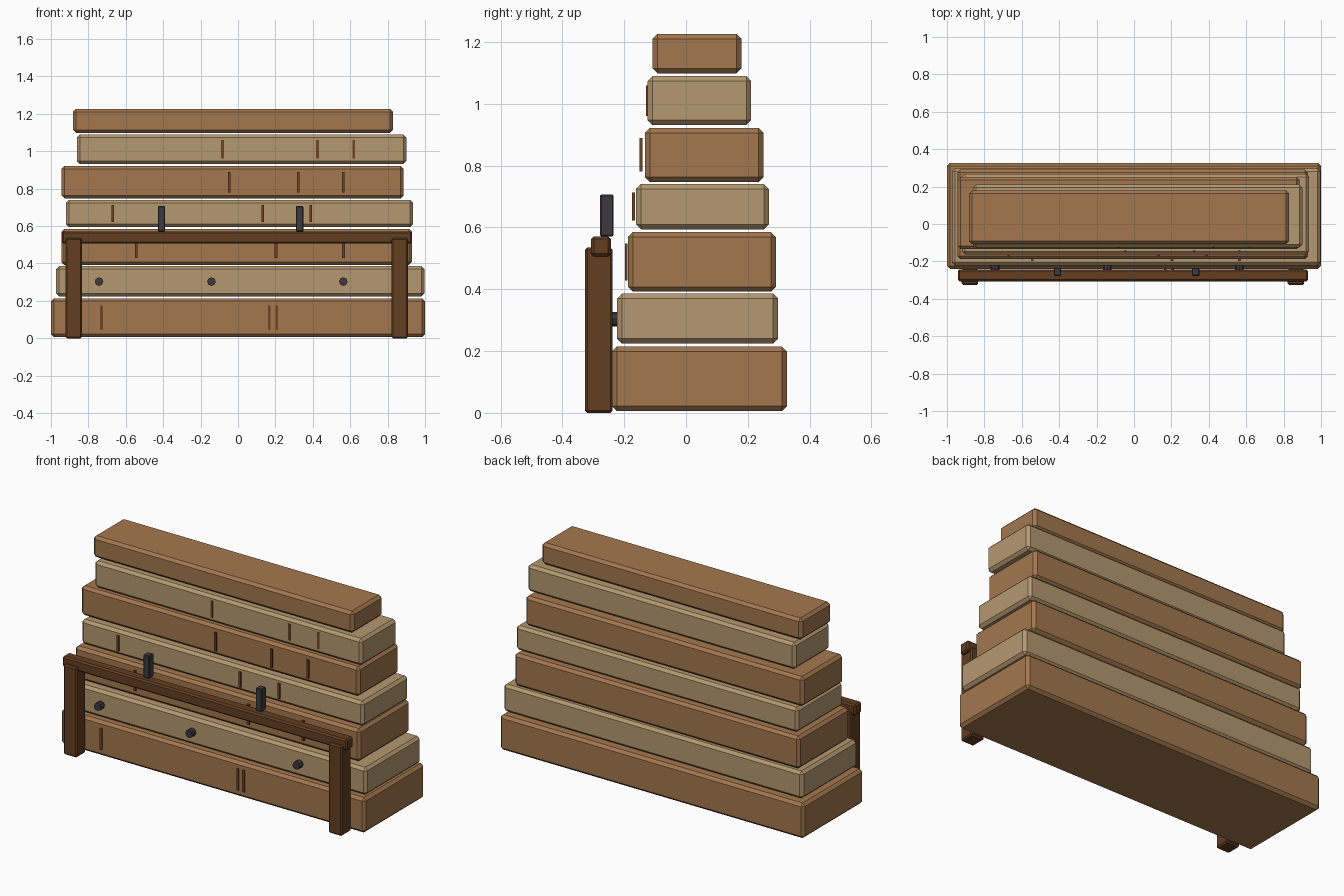
import bpy, bmesh, math
from mathutils import Matrix

if "Cube" in bpy.data.objects:
    bpy.data.objects.remove(bpy.data.objects["Cube"])


def material(name, rgb):
    def lin(c):
        c /= 255
        return c / 12.92 if c <= 0.04045 else ((c + 0.055) / 1.055) ** 2.4
    m = bpy.data.materials.new(name)
    m.diffuse_color = (*[lin(c) for c in rgb], 1)
    m.use_nodes = True
    m.node_tree.nodes["Principled BSDF"].inputs["Base Color"].default_value = m.diffuse_color
    return m


BROWN = material("warm brown wood", (163, 119, 78))
TAN = material("pale tan wood", (181, 152, 112))
FRAME = material("dark brown wood", (99, 62, 33))
CRACK = material("crack brown", (112, 68, 35))
IRON = material("dark iron", (60, 58, 63))


def finish(name, bm, mat):
    me = bpy.data.meshes.new(name)
    bm.to_mesh(me)
    bm.free()
    me.materials.append(mat)
    ob = bpy.data.objects.new(name, me)
    bpy.context.collection.objects.link(ob)
    return ob


def box(name, x, y, z, mat, bevel=0.0):
    """Chamfered box from (min, max) ranges."""
    bm = bmesh.new()
    bmesh.ops.create_cube(bm, size=1)
    for v in bm.verts:
        v.co = [r[0] if c < 0 else r[1] for c, r in zip(v.co, (x, y, z))]
    if bevel:
        bmesh.ops.bevel(bm, geom=bm.edges[:], offset=bevel, segments=1,
                        profile=0.5, affect='EDGES')
    return finish(name, bm, mat)


# Stacked planks: x range, y range, z range, crack x positions, crack front y
planks = [
    ((-1.0, 1.0), (-0.24, 0.327), (0.006, 0.214), (-0.73, 0.168, 0.207), -0.246),
    ((-0.972, 0.997), (-0.223, 0.298), (0.224, 0.386), (), 0),
    ((-0.945, 0.93), (-0.188, 0.291), (0.392, 0.585), (-0.543, 0.203, 0.564), -0.198),
    ((-0.92, 0.935), (-0.162, 0.268), (0.594, 0.74), (-0.67, 0.133, 0.388), -0.175),
    ((-0.943, 0.886), (-0.133, 0.251), (0.747, 0.922), (-0.046, 0.323, 0.562), -0.151),
    ((-0.862, 0.9), (-0.125, 0.211), (0.931, 1.089), (-0.083, 0.425, 0.618), -0.129),
    ((-0.882, 0.829), (-0.108, 0.179), (1.098, 1.226), (), 0),
]
for i, (x, y, z, cracks, cy) in enumerate(planks):
    box(f"plank_{i + 1}", x, y, z, TAN if i % 2 else BROWN, 0.016)
    mid, half = sum(z) / 2, (z[1] - z[0]) * 0.31
    for j, cx in enumerate(cracks):
        box(f"crack_{i + 1}_{j + 1}", (cx - 0.007, cx + 0.007),
            (cy, cy + 0.0095), (mid - half, mid + half), CRACK)

# Round iron pegs in the second plank
for j, px in enumerate((-0.743, -0.142, 0.563)):
    bm = bmesh.new()
    bmesh.ops.create_cone(bm, cap_ends=True, segments=8, radius1=0.023,
                          radius2=0.023, depth=0.05,
                          matrix=Matrix.Translation((px, -0.235, 0.303))
                          @ Matrix.Rotation(math.pi / 2, 4, 'X'))
    finish(f"round_peg_{j + 1}", bm, IRON)

# Front rail frame
for name, px in (("left_post", -0.877), ("right_post", 0.866)):
    box(name, (px - 0.044, px + 0.044), (-0.327, -0.237), (0, 0.535), FRAME, 0.008)
box("top_rail", (-0.942, 0.93), (-0.307, -0.243), (0.506, 0.571), FRAME, 0.009)

# Upright iron stakes on the rail
for j, px in enumerate((-0.409, 0.33)):
    box(f"upright_stake_{j + 1}", (px - 0.02, px + 0.02), (-0.278, -0.234),
        (0.571, 0.706), IRON, 0.004)
